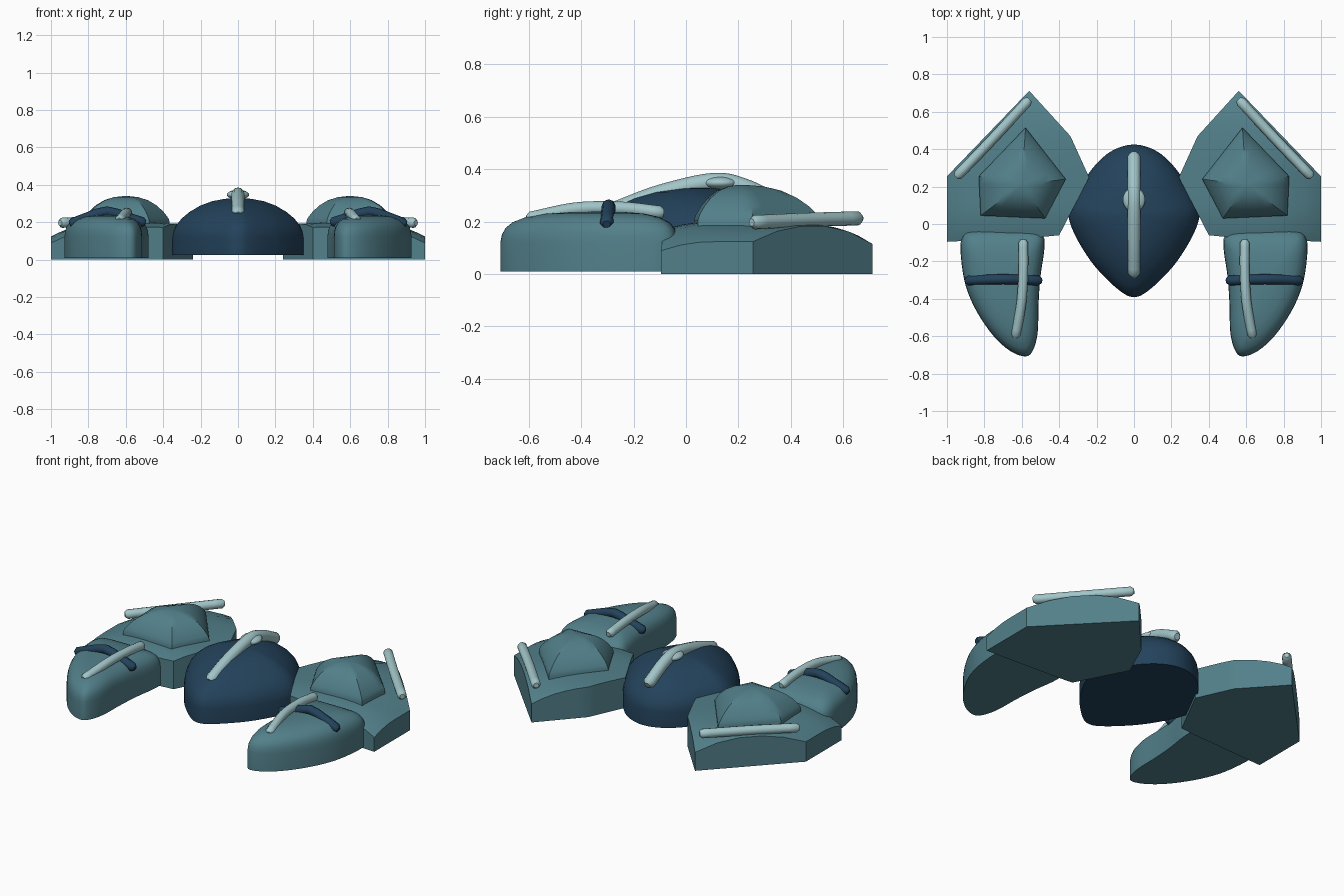
import bpy, bmesh, math
from mathutils import Vector

cube = bpy.data.objects.get("Cube")
if cube:
    bpy.data.objects.remove(cube, do_unlink=True)


def material(name, rgb):
    m = bpy.data.materials.new(name)
    m.use_nodes = True
    m.diffuse_color = (*rgb, 1)
    bsdf = m.node_tree.nodes["Principled BSDF"]
    bsdf.inputs["Base Color"].default_value = (*rgb, 1)
    bsdf.inputs["Roughness"].default_value = 0.6
    return m


TEAL = material("slate teal", (0.085, 0.215, 0.255))
NAVY = material("deep navy", (0.017, 0.055, 0.105))
PALE = material("pale aqua", (0.36, 0.56, 0.58))


def loft(name, rings, mat, side=1, angle=35):
    """Skin a stack of equal-length rings and cap both ends."""
    bm = bmesh.new()
    loops = [[bm.verts.new((side * p[0], p[1], p[2])) for p in ring] for ring in rings]
    n = len(loops[0])
    for a, b in zip(loops, loops[1:]):
        for i in range(n):
            j = (i + 1) % n
            bm.faces.new((a[i], a[j], b[j], b[i]))
    bm.faces.new(loops[0])
    bm.faces.new(loops[-1])
    bmesh.ops.recalc_face_normals(bm, faces=bm.faces)
    mesh = bpy.data.meshes.new(name)
    bm.to_mesh(mesh)
    bm.free()
    obj = bpy.data.objects.new(name, mesh)
    bpy.context.collection.objects.link(obj)
    mesh.materials.append(mat)
    bpy.ops.object.select_all(action='DESELECT')
    obj.select_set(True)
    bpy.context.view_layer.objects.active = obj
    bpy.ops.object.shade_smooth_by_angle(angle=math.radians(angle))
    return obj


def catmull(a, b, c, d, t):
    return 0.5 * (2 * b + (c - a) * t + (2 * a - 5 * b + 4 * c - d) * t * t
                  + (3 * b - a - 3 * c + d) * t ** 3)


def smooth_outline(pts, steps=4):
    v = [Vector(p) for p in pts]
    n = len(v)
    return [catmull(v[i - 1], v[i], v[(i + 1) % n], v[(i + 2) % n], k / steps)
            for i in range(n) for k in range(steps)]


def straight_outline(pts, steps=5):
    v = [Vector(p) for p in pts]
    return [v[i].lerp(v[(i + 1) % len(v)], k / steps)
            for i in range(len(v)) for k in range(steps)]


def shrink(outline, centre, s, height):
    """Outline scaled about a centre, at a height or height function."""
    c = Vector(centre)
    ring = [c + (p - c) * s for p in outline]
    return [(p.x, p.y, height(p.x, p.y) if callable(height) else height) for p in ring]


def shell(name, outline, centre, profile, mat, side=1, angle=35):
    loft(name, [shrink(outline, centre, s, h) for s, h in profile], mat, side, angle)


def tube(name, pts, radius, mat, side=1, sides=12, steps=6, tip=0.55):
    """Round bar along a path, with chamfered tips."""
    v = [Vector(p) for p in pts]
    v = [2 * v[0] - v[1]] + v + [2 * v[-1] - v[-2]]
    path = [catmull(*v[i:i + 4], k / steps) for i in range(len(v) - 3) for k in range(steps)]
    path.append(v[-2])
    first = (path[0] - path[1]).normalized() * radius * 0.6
    last = (path[-1] - path[-2]).normalized() * radius * 0.6
    path = [path[0] + first] + path + [path[-1] + last]
    rings = []
    for i, p in enumerate(path):
        t = (path[min(i + 1, len(path) - 1)] - path[max(i - 1, 0)]).normalized()
        u = t.cross(Vector((0, 0, 1))).normalized()
        w = u.cross(t)
        r = radius * (tip if i in (0, len(path) - 1) else 1)
        rings.append([p + (u * math.cos(a) + w * math.sin(a)) * r
                      for a in (2 * math.pi * k / sides for k in range(sides))])
    loft(name, rings, mat, side, 50)


# Central shell: rounded diamond dome
half = [(0.12, 0.39), (0.22, 0.30), (0.31, 0.16), (0.35, 0.06),
        (0.32, -0.05), (0.23, -0.20), (0.13, -0.31), (0.05, -0.375)]
diamond = [(0, 0.425)] + half + [(0, -0.39)] + [(-x, y) for x, y in reversed(half)]
shell("central_shell", smooth_outline(diamond), (0, 0.05),
      [(1, 0.025), (1, 0.12), (0.985, 0.15), (0.94, 0.185), (0.86, 0.22), (0.74, 0.255),
       (0.58, 0.288), (0.4, 0.312), (0.2, 0.325), (0.04, 0.33)], NAVY)

# Crest bar and its knob
tube("crest_bar", [(0, -0.26, 0.245), (0, -0.1, 0.305), (0, 0.1, 0.35),
                   (0, 0.22, 0.33), (0, 0.36, 0.262)], 0.035, PALE)
bpy.ops.mesh.primitive_uv_sphere_add(segments=20, ring_count=12, location=(0, 0.13, 0.347))
knob = bpy.context.object
knob.name = "crest_knob"
knob.scale = (0.06, 0.066, 0.026)
knob.data.materials.append(PALE)
bpy.ops.object.shade_smooth()


# Crowned top of the rear plates
def crown(x, y):
    z = 0.2 - 1.2 * max(0, x - 0.6) ** 3 - 0.1 * min(0, x - 0.6) ** 2
    return z - max(0, y - 0.1) ** 5 - 0.9 * min(0, y - 0.1) ** 2


plate = straight_outline([(1, -0.095), (1, 0.255), (0.56, 0.712), (0.34, 0.47),
                          (0.24, 0.25), (0.40, -0.06), (0.50, -0.07)])
canopy = straight_outline([(0.82, 0.045), (0.83, 0.255), (0.58, 0.515),
                           (0.365, 0.24), (0.475, 0.03)])
pod = smooth_outline([(0.485, -0.065), (0.54, -0.035), (0.70, -0.028), (0.87, -0.035),
                      (0.922, -0.08), (0.925, -0.18), (0.90, -0.33), (0.84, -0.47),
                      (0.75, -0.60), (0.66, -0.68), (0.58, -0.708), (0.54, -0.675),
                      (0.515, -0.58), (0.51, -0.42), (0.50, -0.28), (0.48, -0.14)])

for side, label in ((1, "left"), (-1, "right")):
    # Rear plate with a rounded canopy on top
    shell(label + "_rear_plate", plate, (0.62, 0.17),
          [(1, 0), (1, crown)] + [(s, crown) for s in (0.9, 0.75, 0.5, 0.25, 0.05)],
          TEAL, side, 30)
    shell(label + "_rear_canopy", canopy, (0.60, 0.21),
          [(1, 0.15), (1, 0.205), (0.96, 0.225), (0.85, 0.258), (0.7, 0.29),
           (0.5, 0.318), (0.28, 0.334), (0.05, 0.34)], TEAL, side)
    # Front pod
    shell(label + "_front_pod", pod, (0.70, -0.32),
          [(1, 0.01), (1, 0.12), (0.985, 0.15), (0.95, 0.175), (0.88, 0.197), (0.75, 0.217),
           (0.55, 0.23), (0.3, 0.236), (0.04, 0.238)], TEAL, side)
    # Trim bars
    tube(label + "_rear_bar", [(0.57, 0.655, 0.212), (0.755, 0.455, 0.206),
                               (0.94, 0.262, 0.197)], 0.027, PALE, side)
    tube(label + "_front_bar", [(0.592, -0.1, 0.234), (0.592, -0.25, 0.25),
                                (0.602, -0.42, 0.247), (0.632, -0.592, 0.212)],
         0.026, PALE, side)
    # Dark chevron band across the pod
    tube(label + "_chevron_band", [(0.51, -0.302, 0.2), (0.60, -0.298, 0.228),
                                   (0.70, -0.295, 0.258), (0.80, -0.298, 0.228),
                                   (0.885, -0.302, 0.195)], 0.027, NAVY, side, 8, 2)
